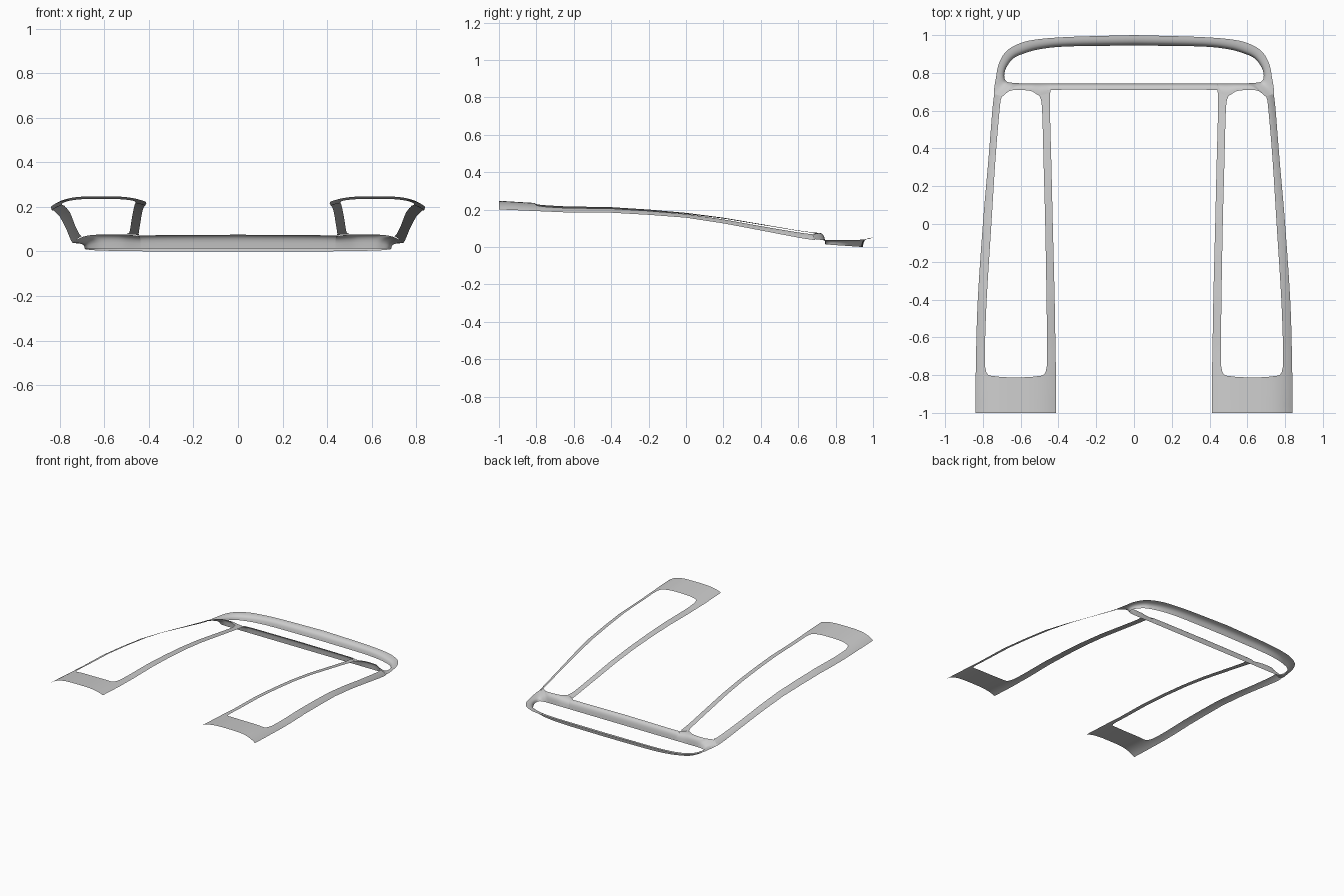
import bpy
import bmesh
from mathutils import Vector

old = bpy.data.objects.get("Cube")
if old:
    bpy.data.objects.remove(old)

grey = bpy.data.materials.new("light_grey")
grey.use_nodes = True
colour = (0.6, 0.6, 0.6, 1)
grey.diffuse_color = colour
grey.node_tree.nodes["Principled BSDF"].inputs["Base Color"].default_value = colour


def lookup(table, key):
    """Linear interpolation in a list of (key, value) pairs."""
    if key <= table[0][0]:
        return table[0][1]
    for (a, va), (b, vb) in zip(table, table[1:]):
        if key <= b:
            return va + (vb - va) * (key - a) / (b - a)
    return table[-1][1]


def spline(stations, steps):
    """Smooth path through stations of any dimension."""
    pts = [Vector(s) for s in stations]
    pts = [2 * pts[0] - pts[1]] + pts + [2 * pts[-1] - pts[-2]]
    path = []
    for a, b, c, d in zip(pts, pts[1:], pts[2:], pts[3:]):
        for i in range(steps):
            t = i / steps
            path.append(b + (c - a) * (t / 2)
                        + (2 * a - 5 * b + 4 * c - d) * (t * t / 2)
                        + (3 * b - a - 3 * c + d) * (t ** 3 / 2))
    return path + [pts[-2]]


def sheet(name, strips):
    """Skin rows of points, then mirror the half to the other side."""
    bm = bmesh.new()
    for rows in strips:
        grid = [[bm.verts.new(p) for p in row] for row in rows]
        for r, s in zip(grid, grid[1:]):
            for i in range(len(r) - 1):
                bm.faces.new((r[i], r[i + 1], s[i + 1], s[i]))
    bmesh.ops.remove_doubles(bm, verts=bm.verts, dist=0.0005)
    bm.normal_update()
    if sum(f.normal.z * f.calc_area() for f in bm.faces) < 0:
        bmesh.ops.reverse_faces(bm, faces=bm.faces)
    mesh = bpy.data.meshes.new(name)
    bm.to_mesh(mesh)
    bm.free()
    mesh.materials.append(grey)
    obj = bpy.data.objects.new(name, mesh)
    bpy.context.collection.objects.link(obj)
    mirror = obj.modifiers.new("mirror", 'MIRROR')
    mirror.merge_threshold = 0.001
    bpy.ops.object.select_all(action='DESELECT')
    obj.select_set(True)
    bpy.context.view_layer.objects.active = obj
    bpy.ops.object.shade_smooth_by_angle(angle=0.8)


# Side arms: stations are (window x, window y, border x, border y)
inner_rail = [(.5, .68, .445, .695), (.487, .61, .445, .6), (.478, .3, .437, .3),
              (.47, 0, .43, 0), (.463, -.4, .42, -.4), (.46, -.7, .415, -.7),
              (.465, -.77, .412, -.8), (.475, -.795, .412, -.9), (.49, -.803, .412, -1)]
front_tab = [(.49, -.803, .412, -1), (.55, -.81, .52, -1), (.63, -.812, .63, -1),
             (.7, -.81, .735, -1), (.76, -.803, .84, -1)]
outer_rail = [(.76, -.803, .84, -1), (.775, -.795, .84, -.9), (.785, -.77, .838, -.8),
              (.79, -.7, .836, -.68), (.78, -.4, .827, -.4), (.755, 0, .8, 0),
              (.733, .35, .77, .35), (.71, .62, .75, .6), (.7, .675, .74, .69)]
crest = [(-1, .247), (-.8, .235), (-.65, .226), (-.4, .22), (-.2, .206), (0, .187),
         (.2, .16), (.4, .125), (.6, .09), (.7, .076)]
border = [(s[3], s[2]) for s in outer_rail]


def arm_point(x, y):
    """Lift a plan point onto the crowned, sloping arm surface."""
    out = max(0, (x - .6) / (lookup(border, y) - .6))
    inn = max(0, (.6 - x) / .18)
    drop = (.03 + .016 * abs(y)) * out ** 4 + (.012 - .01 * y) * inn ** 3
    return Vector((x, y, lookup(crest, y) - drop))


def arm_rows(stations):
    rows = []
    for w in spline(stations, 8):
        a, b = Vector(w[:2]), Vector(w[2:])
        rows.append([arm_point(*a.lerp(b, i / 6)) for i in range(7)])
    return rows


sheet("side_arms", [arm_rows(s) for s in (inner_rail, front_tab, outer_rail)])

# Rear frame: stations are (opening x, opening y, border x, y, z)
ring = [(0, .745, 0, .71, .075), (.4, .745, .42, .71, .072),
        (.44, .745, .445, .695, .069), (.49, .745, .5, .68, .076),
        (.54, .745, .55, .705, .076), (.6, .745, .65, .707, .074),
        (.64, .747, .7, .675, .064), (.675, .755, .74, .69, .042),
        (.687, .785, .73, .78, .037), (.675, .83, .715, .85, .037),
        (.64, .875, .68, .91, .038), (.59, .9, .62, .95, .04),
        (.5, .925, .53, .975, .043), (.35, .94, .35, .99, .047),
        (0, .945, 0, 1, .05)]
# Rolled lip section: (inward share, downward share)
lip = [(0, 0), (.25, .02), (.45, .06), (.62, .14), (.76, .25), (.86, .4), (.93, .6), (1, 1)]


def ring_rows():
    rows = []
    for w in spline(ring, 8):
        foot = Vector((w[0], w[1], max(0, .07 * (.945 - w[1]))))
        edge = Vector(w[2:])
        rows.append([Vector((edge.x + (foot.x - edge.x) * s,
                             edge.y + (foot.y - edge.y) * s,
                             edge.z + (foot.z - edge.z) * d)) for s, d in lip])
    return rows


sheet("rear_frame", [ring_rows()])
